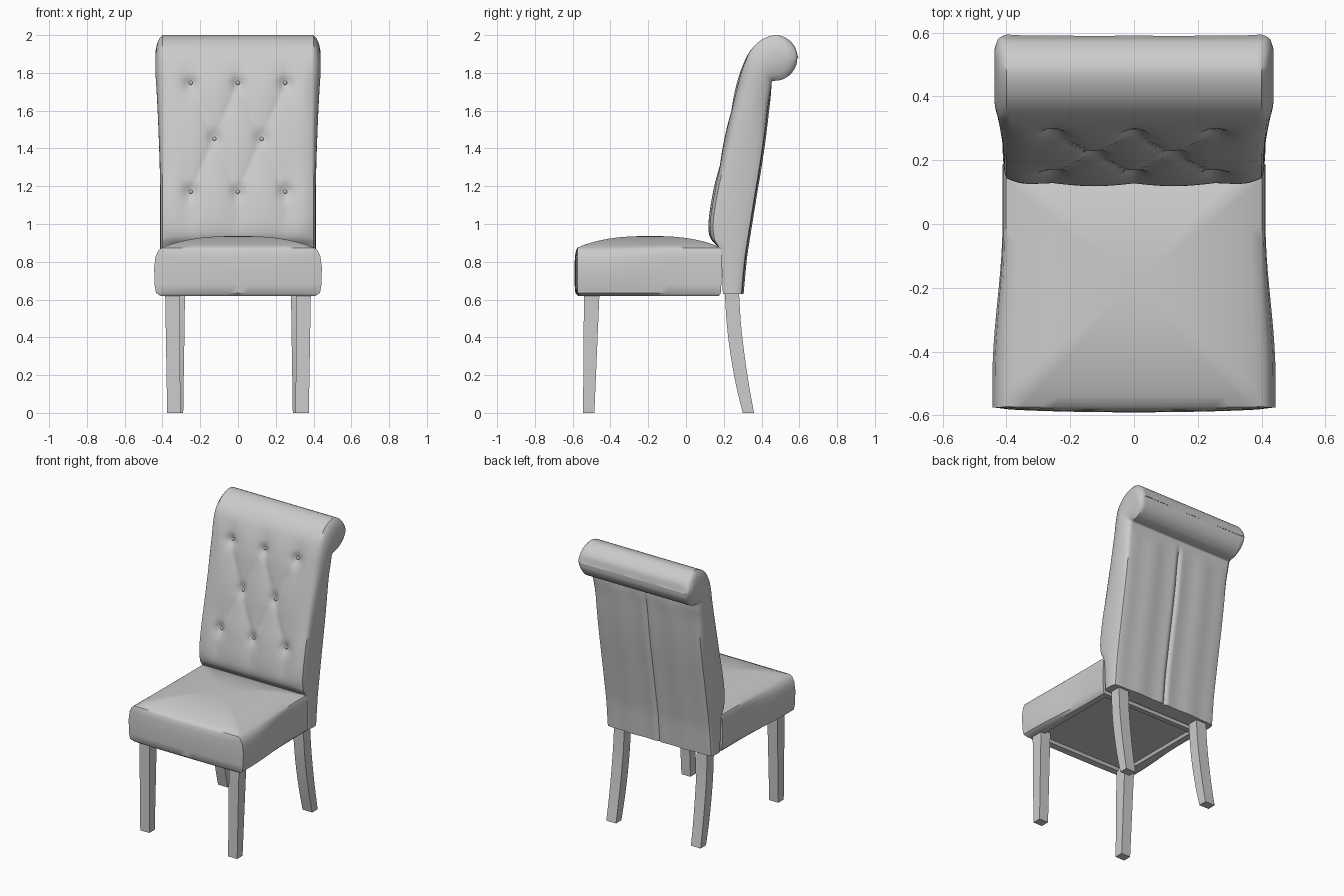
import bpy, bmesh, math
from mathutils import Vector

if "Cube" in bpy.data.objects:
    bpy.data.objects.remove(bpy.data.objects["Cube"])

def finish(bm, name, angle=40):
    bmesh.ops.remove_doubles(bm, verts=bm.verts, dist=0.0004)
    bmesh.ops.recalc_face_normals(bm, faces=bm.faces)
    me = bpy.data.meshes.new(name)
    bm.to_mesh(me)
    bm.free()
    ob = bpy.data.objects.new(name, me)
    bpy.context.collection.objects.link(ob)
    bpy.ops.object.select_all(action='DESELECT')
    ob.select_set(True)
    bpy.context.view_layer.objects.active = ob
    bpy.ops.object.shade_smooth_by_angle(angle=math.radians(angle))
    return ob

def add_grid(bm, rows, closed=False):
    vs = [[bm.verts.new(p) for p in r] for r in rows]
    for a, b in zip(vs, vs[1:]):
        n = len(a)
        for j in range(n if closed else n - 1):
            k = (j + 1) % n
            bm.faces.new((a[j], a[k], b[k], b[j]))
    return vs

def spline(pts, steps):
    p = [Vector(q) for q in pts]
    p = [2 * p[0] - p[1]] + p + [2 * p[-1] - p[-2]]
    out = []
    for a, b, c, d in zip(p, p[1:], p[2:], p[3:]):
        for i in range(steps):
            t = i / steps
            out.append(0.5 * (2 * b + (c - a) * t + (2 * a - 5 * b + 4 * c - d) * t ** 2
                              + (3 * b - a - 3 * c + d) * t ** 3))
    return out + [p[-2]]

def ramp(v, a, b):
    t = min(1, max(0, (v - a) / (b - a)))
    return t * t * (3 - 2 * t)

# Backrest side profile: front line and matching rear line, both (y, z)
F = spline([(.195, .63), (.19, .75), (.18, .86), (.127, .93), (.12, 1.02), (.143, 1.17),
            (.172, 1.3), (.203, 1.45), (.235, 1.6), (.265, 1.73), (.293, 1.82), (.335, 1.91),
            (.395, 1.972), (.47, 2.0), (.53, 1.984), (.575, 1.94), (.59, 1.88)], 6)
B = spline([(.305, .63), (.313, .72), (.323, .82), (.338, .92), (.354, 1.02), (.375, 1.15),
            (.40, 1.30), (.422, 1.45), (.44, 1.6), (.45, 1.69), (.453, 1.745), (.462, 1.757),
            (.49, 1.76), (.525, 1.772), (.56, 1.80), (.583, 1.84), (.59, 1.88)], 6)
N = len(F)
W = 0.40
BUTTONS = [(x, z) for z, xs in ((1.74, (-.25, 0, .25)), (1.455, (-.125, .125)),
                                (1.17, (-.25, 0, .25))) for x in xs]

def front(i, x):
    y, z = F[i]
    u, v = x / .25, (z - 1.17) / .57
    cu, cv = max(-1, min(1, u)), max(0, min(1, v))
    pillow = math.sqrt(abs(math.sin(math.pi * (cu + cv)) * math.sin(math.pi * (cu - cv))))
    mask = (1 - ramp(abs(u), 1, 1.45)) * (1 - ramp(v, 1, 1.3)) * ramp(z, .8, 1.15)
    dimple = sum(math.exp(-((x - bx) ** 2 + (z - bz) ** 2) / .0012) for bx, bz in BUTTONS)
    edge = (abs(x) / W) ** 8 * ramp(z, .86, .95) * (1 - ramp(z, 1.7, 1.95))
    return Vector((x, y + .018 * (1 - pillow) * mask + .022 * dimple + .025 * edge, z))

def back(i, x):
    y, z = B[i]
    m = 1 - ramp(i / N, .5, .62)
    seam = .014 * math.exp(-(x / .012) ** 2) + .012 * (abs(x) / W) ** 8
    fold = .005 * (1 - math.cos(4 * math.pi * x / W)) / 2
    return Vector((x, y - m * (seam + fold), z))

def side(i, sgn):
    f, b = front(i, sgn * W), back(i, sgn * W)
    bulge = (.012 + .026 * ramp(i / N, .3, .68)) * min(1, (N - 1 - i) / 12) ** .5
    return [f.lerp(b, s / 12) + Vector((sgn * bulge * max(0, math.sin(math.pi * s / 12)) ** .6, 0, 0))
            for s in range(13)]

bm = bmesh.new()
xs = [W * (j / 32 - 1) for j in range(65)]
add_grid(bm, [[front(i, x) for x in xs] for i in range(N)])
add_grid(bm, [[back(i, x) for x in xs] for i in range(N)])
for sgn in (-1, 1):
    add_grid(bm, [side(i, sgn) for i in range(N)])
# closed underside, including the thin bulge of the side panels
rim = [front(0, x) for x in xs] + side(0, 1)[1:] + [back(0, x) for x in reversed(xs)][1:]
rim += side(0, -1)[::-1][1:-1]
bm.faces.new([bm.verts.new(p) for p in rim])
finish(bm, "backrest", 45)

# Tufting buttons
bm = bmesh.new()
for x, z in BUTTONS:
    i = min(range(N), key=lambda k: abs(F[k].y - z))
    r = bmesh.ops.create_uvsphere(bm, u_segments=12, v_segments=8, radius=.011)
    bmesh.ops.translate(bm, verts=r["verts"], vec=front(i, x) + Vector((0, -.002, 0)))
finish(bm, "tufting_buttons", 60)

# Seat: stacked outline rings, crowned on top and recessed underneath
def seat_ring(z, inset, bulge, scale=1.0):
    n, y0, y1 = 16, -.575 + inset, .187 - inset
    def half(y):
        return .402 - inset + bulge * (.01 + .03 * (1 - ramp(y, -.48, 0)))
    pts = []
    for k in range(n):
        t = k / n
        pts.append((half(y0) * (2 * t - 1), y0 - .015 * bulge * math.sin(math.pi * t) ** .5))
    pts += [(half(y0 + (y1 - y0) * k / n), y0 + (y1 - y0) * k / n) for k in range(n)]
    pts += [(half(y1) * (1 - 2 * k / n), y1) for k in range(n)]
    pts += [(-half(y1 + (y0 - y1) * k / n), y1 + (y0 - y1) * k / n) for k in range(n)]
    return [Vector((x * scale, -.19 + (y + .19) * scale, z)) for x, y in pts]

bm = bmesh.new()
rings = [seat_ring(.64, .06, 0), seat_ring(.622, .05, 0), seat_ring(.62, .012, .5),
         seat_ring(.635, .002, .85), seat_ring(.68, 0, 1), seat_ring(.77, 0, 1.05),
         seat_ring(.83, 0, .85), seat_ring(.862, 0, .45), seat_ring(.874, .002, .1)]
for k in range(1, 12):
    s = 1 - k / 12
    rings.append(seat_ring(.876 + .06 * (1 - s ** 2.6), .002, .1, s))
vs = add_grid(bm, rings, closed=True)
bm.faces.new(vs[0])
bm.faces.new(vs[-1])
finish(bm, "seat", 40)

# Legs: square sections (z, x inner, x outer, y front, y rear), mirrored
def leg(name, sections, sgn):
    bm = bmesh.new()
    rows = [[(sgn * a, c, z), (sgn * b, c, z), (sgn * b, d, z), (sgn * a, d, z)]
            for z, a, b, c, d in sections]
    vs = add_grid(bm, rows, closed=True)
    bm.faces.new(vs[0])
    bm.faces.new(vs[-1])
    finish(bm, name, 30)

front_sections = [(0, .305, .375, -.545, -.485), (.66, .308, .386, -.54, -.457)]
rear_sections = spline([(0, .29, .365, .30, .36), (.15, .288, .364, .264, .333),
                        (.32, .285, .363, .234, .308), (.48, .283, .362, .215, .29),
                        (.65, .28, .36, .205, .28)], 3)
for sgn, label in ((-1, "left"), (1, "right")):
    leg("front_leg_" + label, front_sections, sgn)
    leg("rear_leg_" + label, rear_sections, sgn)
